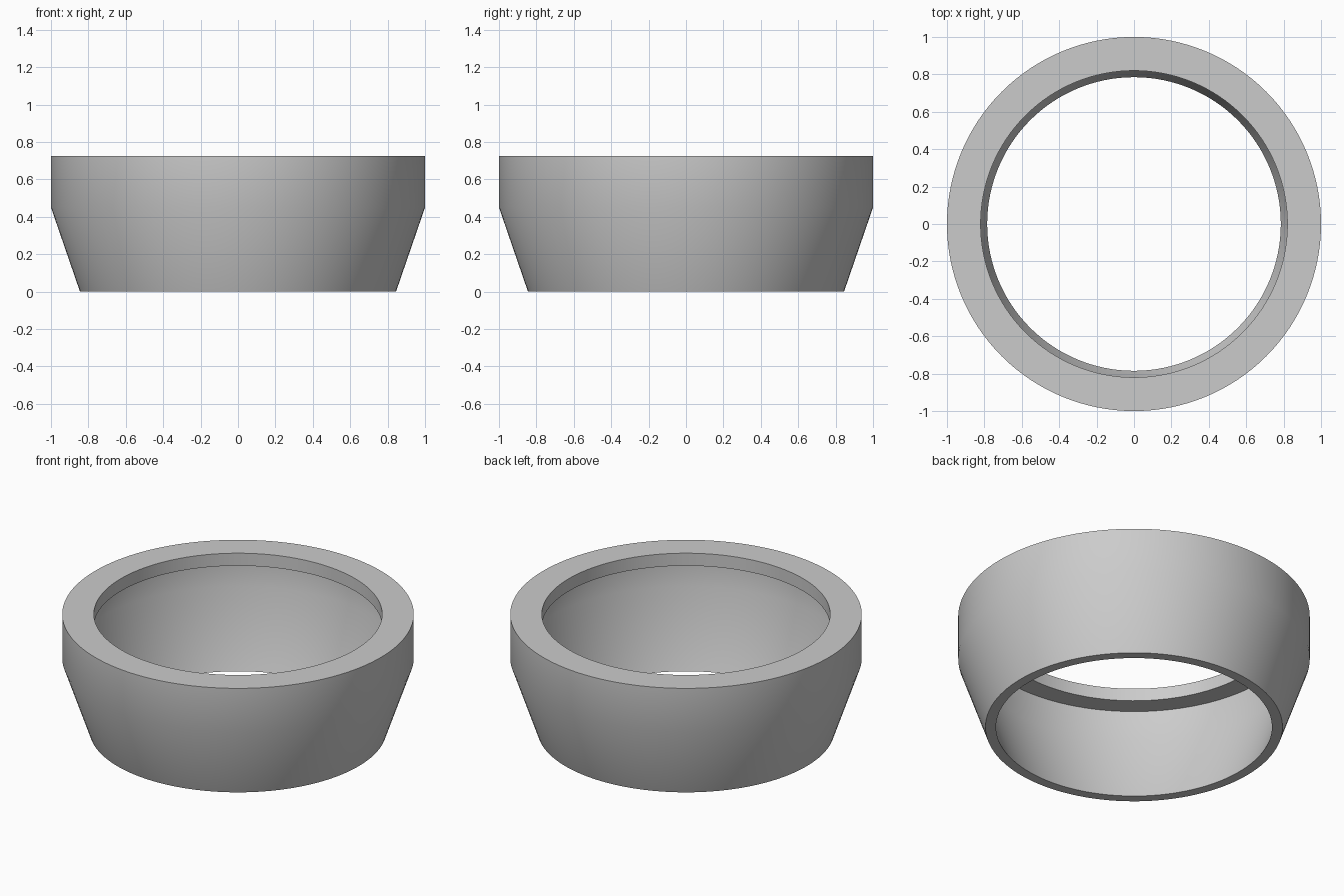
import bpy, bmesh, math

cube = bpy.data.objects.get("Cube")
if cube:
    bpy.data.objects.remove(cube, do_unlink=True)

SEGMENTS = 128

# Single grey finish
grey = bpy.data.materials.new("plain grey")
grey.use_nodes = True
colour = (0.6, 0.6, 0.6, 1)
grey.diffuse_color = colour
grey.node_tree.nodes["Principled BSDF"].inputs["Base Color"].default_value = colour


def lathe(name, profile, material):
    """Revolve a closed (radius, height) profile around z."""
    bm = bmesh.new()
    rings = []
    for i in range(SEGMENTS):
        a = math.tau * i / SEGMENTS
        rings.append([bm.verts.new((r * math.cos(a), r * math.sin(a), z))
                      for r, z in profile])
    n = len(profile)
    for i, ring in enumerate(rings):
        following = rings[(i + 1) % SEGMENTS]
        for j in range(n):
            k = (j + 1) % n
            bm.faces.new((ring[j], following[j], following[k], ring[k]))
    bmesh.ops.recalc_face_normals(bm, faces=bm.faces)
    mesh = bpy.data.meshes.new(name)
    bm.to_mesh(mesh)
    bm.free()
    mesh.materials.append(material)
    obj = bpy.data.objects.new(name, mesh)
    bpy.context.collection.objects.link(obj)
    bpy.ops.object.select_all(action='DESELECT')
    obj.select_set(True)
    bpy.context.view_layer.objects.active = obj
    bpy.ops.object.shade_smooth_by_angle(angle=math.radians(30))
    return obj


# Thin tapered wall with an inward lip around the top opening
lathe("tapered_ring", [
    (0.845, 0), (1, 0.45), (1, 0.725),           # outside
    (0.82, 0.725), (0.82, 0.646),                # lip
    (0.943, 0.646), (0.943, 0.46), (0.785, 0),   # undercut inside wall
], grey)
